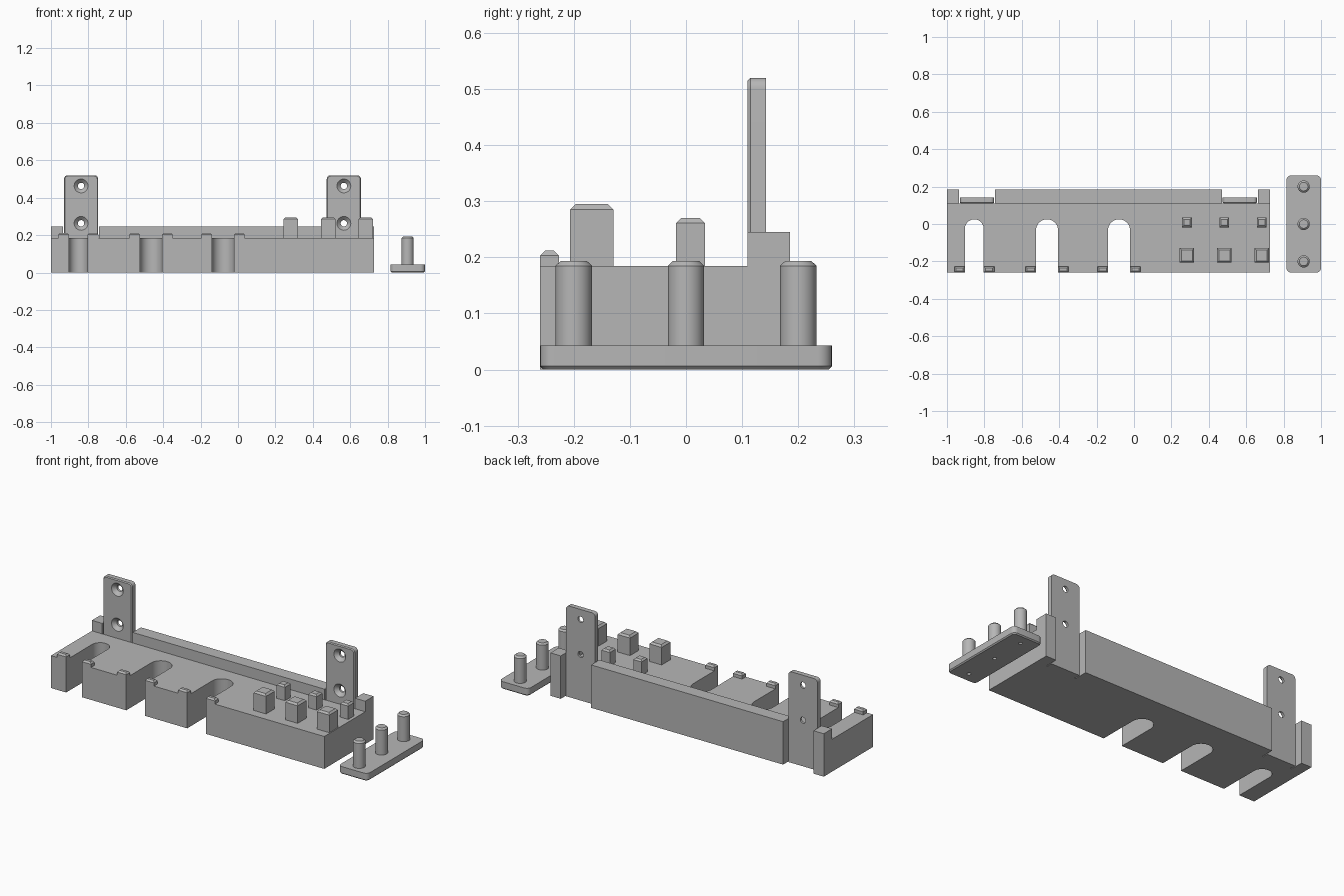
import bpy, bmesh, math

if "Cube" in bpy.data.objects:
    bpy.data.objects.remove(bpy.data.objects["Cube"])

grey = bpy.data.materials.new("plain_grey")
grey.diffuse_color = (0.47, 0.47, 0.47, 1)
grey.use_nodes = True
grey.node_tree.nodes["Principled BSDF"].inputs["Base Color"].default_value = grey.diffuse_color

# Axis maps: where a local outline (u, v) at level w lands in space
UP = lambda u, v, w: (u, v, w)
FRONT = lambda u, v, w: (u, -w, v)
SIDE = lambda u, v, w: (w, u, v)


def loft(name, rings, to=UP):
    """Join a stack of (outline, level) rings into a closed solid."""
    bm = bmesh.new()
    loops = [[bm.verts.new(to(u, v, w)) for u, v in pts] for pts, w in rings]
    for a, b in zip(loops, loops[1:]):
        n = len(a)
        for i in range(n):
            j = (i + 1) % n
            bm.faces.new((a[i], a[j], b[j], b[i]))
    bm.faces.new(loops[0])
    bm.faces.new(loops[-1])
    bmesh.ops.recalc_face_normals(bm, faces=bm.faces)
    me = bpy.data.meshes.new(name)
    bm.to_mesh(me)
    bm.free()
    me.materials.append(grey)
    ob = bpy.data.objects.new(name, me)
    bpy.context.collection.objects.link(ob)
    return ob


def rect(x0, x1, y0, y1, radii=(0, 0, 0, 0), n=6):
    """Rectangle outline; radii order: right-top, left-top, left-bottom, right-bottom."""
    pts = []
    corners = ((x1, y1, -1, -1), (x0, y1, 1, -1), (x0, y0, 1, 1), (x1, y0, -1, 1))
    for k, ((x, y, sx, sy), r) in enumerate(zip(corners, radii)):
        for i in range(n + 1 if r else 1):
            a = math.pi / 2 * (k + i / n)
            pts.append((x + sx * r + r * math.cos(a), y + sy * r + r * math.sin(a))
                       if r else (x, y))
    return pts


def circle(x, y, r, n=40):
    return [(x + r * math.cos(2 * math.pi * i / n), y + r * math.sin(2 * math.pi * i / n))
            for i in range(n)]


def activate(ob):
    bpy.ops.object.select_all(action='DESELECT')
    ob.select_set(True)
    bpy.context.view_layer.objects.active = ob


def cut(ob, cutters):
    for c in cutters:
        m = ob.modifiers.new("cut", 'BOOLEAN')
        m.operation, m.solver, m.object = 'DIFFERENCE', 'EXACT', c
        activate(ob)
        bpy.ops.object.modifier_apply(modifier=m.name)
        bpy.data.objects.remove(c)


def smooth(ob):
    activate(ob)
    bpy.ops.object.shade_smooth_by_angle(angle=math.radians(30))


def peg(name, x0, x1, y0, y1, z0, z1, c):
    """Square block with a chamfered top."""
    base = rect(x0, x1, y0, y1)
    loft(name, [(base, z0), (base, z1 - c), (rect(x0 + c, x1 - c, y0 + c, y1 - c), z1)])


# Main body: shelf with a raised rear rail
profile = [(-0.26, 0), (0.185, 0), (0.185, 0.245), (0.11, 0.245), (0.11, 0.185), (-0.26, 0.185)]
body = loft("holder_body", [(profile, -1.0), (profile, 0.727)], SIDE)

# Open front slots and rear bracket notches
slots = [(-0.904, -0.804), (-0.524, -0.406), (-0.139, -0.021)]
brackets = [-0.839, 0.566]
cutters = []
for x0, x1 in slots:
    r = (x1 - x0) / 2
    o = rect(x0, x1, -0.4, 0.025, (r * 0.999, r * 0.999, 0, 0), 12)
    cutters.append(loft("slot_cutter", [(o, -0.1), (o, 0.4)]))
for x in brackets:
    o = rect(x - 0.096, x + 0.096, 0.11, 0.3)
    cutters.append(loft("notch_cutter", [(o, -0.1), (o, 0.4)]))
cut(body, cutters)
smooth(body)

# Retaining tabs on both sides of each slot
for x0, x1 in slots:
    for a, b in ((x0 - 0.057, x0), (x1, x1 + 0.057)):
        peg("slot_tab", a, b, -0.26, -0.226, 0.185, 0.212, 0.009)

# Square pegs: a small row behind a large row
for x in (0.283, 0.483, 0.683):
    peg("small_peg", x - 0.026, x + 0.026, -0.018, 0.034, 0.185, 0.27, 0.009)
    peg("large_peg", x - 0.039, x + 0.039, -0.207, -0.129, 0.185, 0.295, 0.01)

# Upright mounting brackets with countersunk screw holes
for x in brackets:
    w, c = 0.0915, 0.005
    outer = rect(x - w, x + w, 0, 0.52, (0.02, 0.02, 0, 0))
    inner = rect(x - w + c, x + w - c, 0, 0.52 - c, (0.016, 0.016, 0, 0))
    bracket = loft("mounting_bracket", [(outer, -0.143), (outer, -0.11 - c), (inner, -0.11)], FRONT)
    holes = []
    for z in (0.263, 0.463):
        holes.append(loft("screw_cutter", [
            (circle(x, z, 0.017), -0.2), (circle(x, z, 0.017), -0.13),
            (circle(x, z, 0.037), -0.11), (circle(x, z, 0.037), -0.09)], FRONT))
    cut(bracket, holes)
    smooth(bracket)

# Separate base plate with round posts and small holes underneath
c = 0.006
low = rect(0.815 + c, 1 - c, -0.26 + c, 0.26 - c, (0.019,) * 4)
full = rect(0.815, 1, -0.26, 0.26, (0.025,) * 4)
plate = loft("post_plate", [(low, 0), (full, c), (full, 0.043)])
posts = (-0.2, 0, 0.2)
cut(plate, [loft("pin_cutter", [(circle(0.907, y, 0.01, 16), -0.05),
                                (circle(0.907, y, 0.01, 16), 0.035)]) for y in posts])
smooth(plate)
for y in posts:
    smooth(loft("round_post", [(circle(0.907, y, 0.0325), 0.043),
                               (circle(0.907, y, 0.0325), 0.185),
                               (circle(0.907, y, 0.023), 0.194)]))
